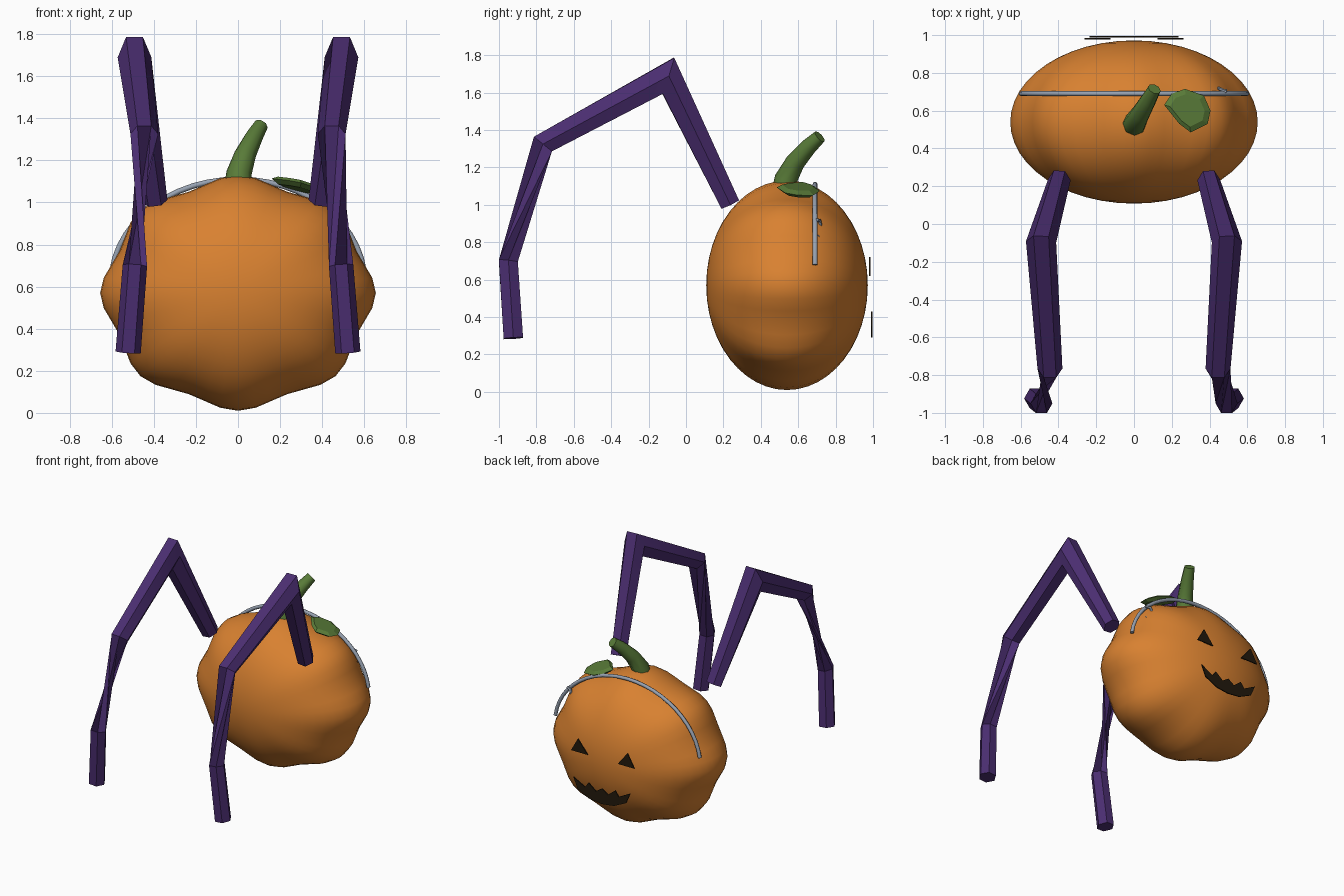
import bpy, bmesh, math
from mathutils import Vector

if "Cube" in bpy.data.objects:
    bpy.data.objects.remove(bpy.data.objects["Cube"])


def material(name, rgb):
    m = bpy.data.materials.new(name)
    m.diffuse_color = (*rgb, 1)
    m.use_nodes = True
    m.node_tree.nodes["Principled BSDF"].inputs["Base Color"].default_value = m.diffuse_color
    return m


ORANGE = material("pumpkin orange", (0.69, 0.22, 0.03))
PURPLE = material("deep purple", (0.07, 0.027, 0.165))
GREEN = material("plant green", (0.10, 0.20, 0.04))
STEEL = material("blue grey", (0.31, 0.36, 0.44))
DARK = material("dark brown", (0.016, 0.010, 0.004))


def finish(name, bm, mat, angle=None):
    bmesh.ops.recalc_face_normals(bm, faces=bm.faces)
    me = bpy.data.meshes.new(name)
    bm.to_mesh(me)
    bm.free()
    me.materials.append(mat)
    ob = bpy.data.objects.new(name, me)
    bpy.context.collection.objects.link(ob)
    if angle:
        bpy.ops.object.select_all(action='DESELECT')
        ob.select_set(True)
        bpy.context.view_layer.objects.active = ob
        bpy.ops.object.shade_smooth_by_angle(angle=math.radians(angle))
    return ob


def tube(name, path, radii, sides, mat, angle, shifts=None, side=Vector((1, 0, 0))):
    """Mitred tube along a path; shifts twist the skin between two rings."""
    bm = bmesh.new()
    pts = [Vector(p) for p in path]
    rings = []
    for i, p in enumerate(pts):
        a = (p - pts[i - 1]).normalized() if i else (pts[1] - p).normalized()
        b = (pts[i + 1] - p).normalized() if i < len(pts) - 1 else a
        t = (a + b).normalized()
        v = t.cross(side).normalized()
        u = v.cross(t)
        stretch = 1 / max(t.dot(a), 0.5)
        rings.append([bm.verts.new(p + radii[i] * (u * math.cos(k * math.tau / sides)
                      + v * stretch * math.sin(k * math.tau / sides)))
                      for k in range(sides)])
    for i in range(len(rings) - 1):
        s = shifts[i] if shifts else 0
        for k in range(sides):
            bm.faces.new((rings[i][k], rings[i][(k + 1) % sides],
                          rings[i + 1][(k + 1 + s) % sides], rings[i + 1][(k + s) % sides]))
    bm.faces.new(rings[0])
    bm.faces.new(rings[-1])
    return finish(name, bm, mat, angle)


def plate(name, outline, y, mat, depth=0.008):
    """Thin upright plate from an x, z outline."""
    bm = bmesh.new()
    f = bm.faces.new([bm.verts.new((x, y, z)) for x, z in outline])
    ext = bmesh.ops.extrude_face_region(bm, geom=[f])
    for v in ext["geom"]:
        if isinstance(v, bmesh.types.BMVert):
            v.co.y += depth
    return finish(name, bm, mat)


# Pumpkin body: eight soft ribs running around the y axis
bm = bmesh.new()
bmesh.ops.create_uvsphere(bm, u_segments=48, v_segments=24, radius=1)
for v in bm.verts:
    x, z, y = v.co
    ring = math.hypot(x, z)
    rib = 0.035 * ring ** 2 * (math.cos(8 * math.atan2(z, x)) - 1)
    v.co = (0.655 * x * (1 + rib), 0.54 + 0.432 * y, 0.57 + 0.56 * z * (1 + rib))
finish("pumpkin_body", bm, ORANGE, 60)

# Stem
tube("stem", [(0, 0.525, 1.05), (0.005, 0.535, 1.14), (0.035, 0.585, 1.23),
              (0.075, 0.655, 1.31), (0.108, 0.715, 1.365)],
     [0.07, 0.06, 0.052, 0.044, 0.036], 8, GREEN, 50)

# Leaf: eight-sided lens lying on the shoulder
outline = [(0.16, 0.63), (0.20, 0.69), (0.27, 0.715), (0.37, 0.68),
           (0.405, 0.60), (0.39, 0.53), (0.30, 0.485), (0.24, 0.53)]
bm = bmesh.new()


def leaf_point(x, y, dz):
    return bm.verts.new((x, y, 1.085 - 0.27 * (x - 0.28) - 0.12 * (y - 0.6) + dz))


rim = [leaf_point(x, y, 0) for x, y in outline]
for dz in (0.016, -0.02):
    inner = [leaf_point(0.28 + 0.75 * (x - 0.28), 0.6 + 0.75 * (y - 0.6), dz) for x, y in outline]
    bm.faces.new(inner)
    for k in range(8):
        n = (k + 1) % 8
        bm.faces.new((rim[k], rim[n], inner[n], inner[k]))
finish("leaf", bm, GREEN)

# Wire band over the top, with a small clip on one side
arc = []
for i in range(25):
    a = math.radians(7 + 166 * i / 24)
    arc.append((0.602 * math.cos(a), 0.69, 0.62 + 0.49 * math.sin(a)))
tube("wire_band", arc, [0.013] * 25, 8, STEEL, 50, side=Vector((0, 1, 0)))
tube("band_clip", [(0.49, 0.70, 0.92), (0.455, 0.715, 0.915), (0.44, 0.72, 0.88),
                   (0.45, 0.715, 0.845), (0.49, 0.705, 0.83)],
     [0.009] * 5, 6, STEEL, 50, side=Vector((0, 1, 0)))

# Bent legs: hexagonal, twisted between the elbow and the ankle
for s, label in ((1, "right"), (-1, "left")):
    joints = [(0.395, 0.235, 1.005), (0.492, -0.095, 1.69), (0.445, -0.765, 1.325),
              (0.49, -0.95, 0.70), (0.522, -0.923, 0.287)]
    tube(label + "_leg", [(s * x, y, z) for x, y, z in joints],
         [0.06, 0.080, 0.066, 0.058, 0.060], 6, PURPLE, 40,
         shifts=(0, 0, 2 * s, 0), side=Vector((s, 0, 0)))

# Face on the back: triangle eyes and a jagged grin
for s, label in ((1, "right"), (-1, "left")):
    plate(label + "_eye", [(s * 0.125, 0.62), (s * 0.262, 0.62), (s * 0.205, 0.72)], 0.978, DARK)
half = [(0.05, 0.372), (0.11, 0.42), (0.14, 0.38), (0.235, 0.43),
        (0.20, 0.35), (0.10, 0.302)]
grin = [(0, 0.405)] + half + [(0, 0.29)] + [(-x, z) for x, z in reversed(half)]
plate("mouth", grin, 0.988, DARK)
